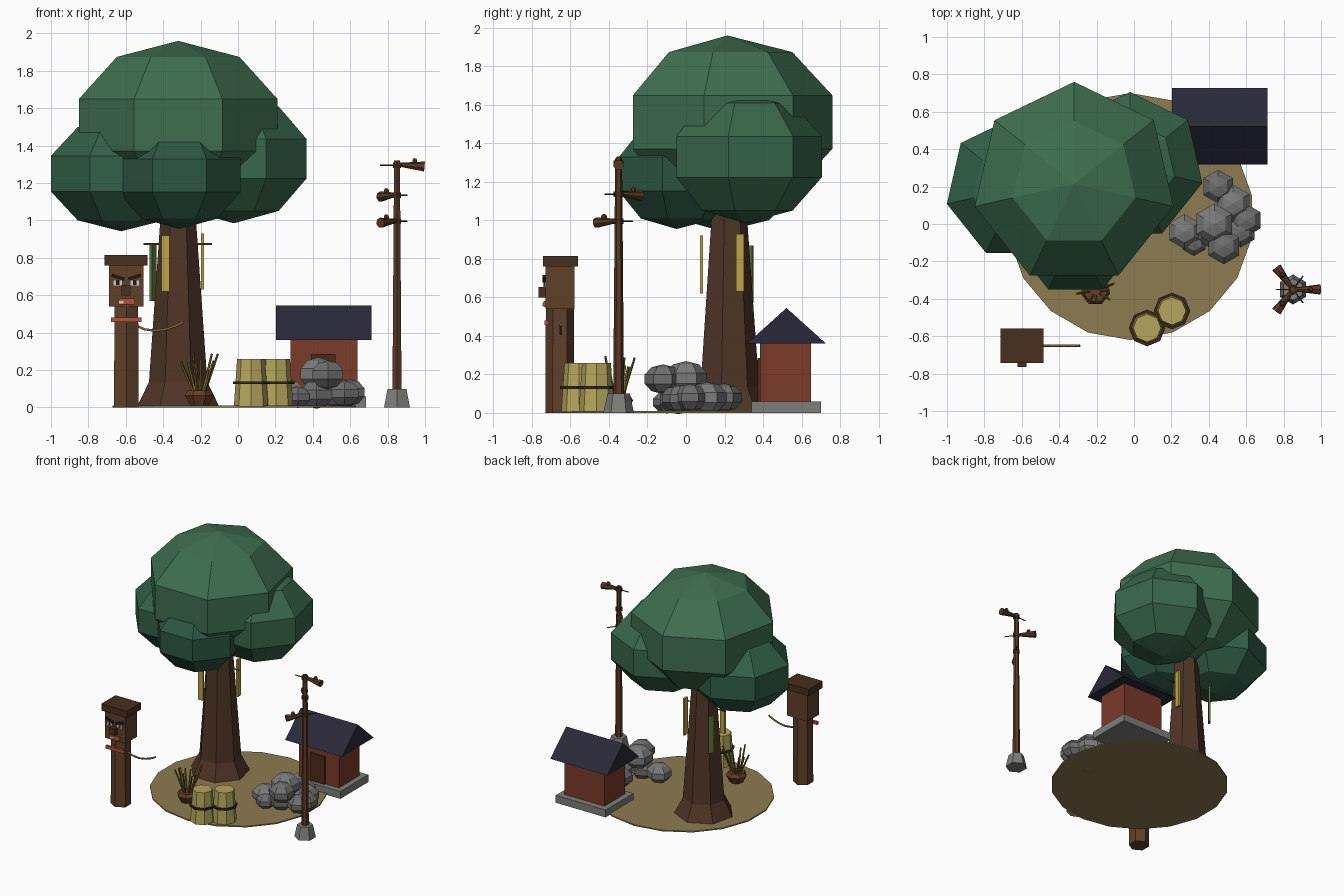
import bpy, bmesh, math, random
from mathutils import Vector, Matrix

if "Cube" in bpy.data.objects:
    bpy.data.objects.remove(bpy.data.objects["Cube"])

random.seed(4)
mats = {}


def paint(ob, hexcol):
    if hexcol:
        if hexcol not in mats:
            m = bpy.data.materials.new("colour_" + hexcol)
            rgb = [(int(hexcol[i:i + 2], 16) / 255) ** 2.2 for i in (0, 2, 4)]
            m.diffuse_color = (*rgb, 1)
            m.use_nodes = True
            m.node_tree.nodes["Principled BSDF"].inputs["Base Color"].default_value = m.diffuse_color
            mats[hexcol] = m
        ob.data.materials.append(mats[hexcol])
    return ob


def finish(name, bm, col):
    bmesh.ops.recalc_face_normals(bm, faces=bm.faces)
    me = bpy.data.meshes.new(name)
    bm.to_mesh(me)
    bm.free()
    ob = bpy.data.objects.new(name, me)
    bpy.context.collection.objects.link(ob)
    return paint(ob, col)


def box(name, x, y, z, col, tilt=0, spin=0):
    """Box from (min, max) pairs; tilt turns about y, spin about z."""
    bm = bmesh.new()
    bmesh.ops.create_cube(bm, size=1)
    c = [(a + b) / 2 for a, b in (x, y, z)]
    s = [b - a for a, b in (x, y, z)]
    m = (Matrix.Translation(c) @ Matrix.Rotation(spin, 4, 'Z')
         @ Matrix.Rotation(tilt, 4, 'Y') @ Matrix.Diagonal((*s, 1)))
    bm.transform(m)
    return finish(name, bm, col)


def lathe(name, x, y, profile, n, col):
    """Closed faceted solid from (radius, z) rings, first vertex at +y."""
    bm = bmesh.new()
    rings = []
    for r, z in profile:
        rings.append([bm.verts.new((x + r * math.sin(i * math.tau / n),
                                    y + r * math.cos(i * math.tau / n), z)) for i in range(n)])
    for a, b in zip(rings, rings[1:]):
        for i in range(n):
            j = (i + 1) % n
            bm.faces.new((a[i], a[j], b[j], b[i]))
    bm.faces.new(rings[0])
    bm.faces.new(rings[-1])
    return finish(name, bm, col)


def blob(name, loc, r, rz, n, col):
    bm = bmesh.new()
    bmesh.ops.create_uvsphere(bm, u_segments=n, v_segments=5, radius=1)
    # put the first vertex at +y
    v0 = max(bm.verts, key=lambda v: (round(v.co.xy.length, 3), v.co.y))
    turn = math.pi / 2 - math.atan2(v0.co.y, v0.co.x)
    bm.transform(Matrix.Translation(loc) @ Matrix.Diagonal((r, r, rz, 1)) @ Matrix.Rotation(turn, 4, 'Z'))
    return finish(name, bm, col)


def rod(name, p, q, r1, r2, col, n=6):
    p, q = Vector(p), Vector(q)
    bm = bmesh.new()
    bmesh.ops.create_cone(bm, cap_ends=True, segments=n, radius1=r1, radius2=r2, depth=(q - p).length)
    bm.transform(Matrix.Translation((p + q) / 2) @ (q - p).to_track_quat('Z', 'Y').to_matrix().to_4x4())
    return finish(name, bm, col)


# Ground
lathe("ground_disc", -.02, .04, [(.66, 0), (.66, .01)], 18, "8c7b52")

# Tree
TX, TY = -.32, .22
lathe("tree_trunk", TX, TY, [(.226, .005), (.16, .135), (.098, 1.0), (.09, 1.2)], 7, "50382a")
blob("canopy_main", (TX, .215, 1.51), .573, .45, 7, "416e51")
blob("canopy_left", (-.625, .193, 1.25), .405, .308, 7, "35604a")
blob("canopy_right", (-.022, .308, 1.33), .418, .345, 7, "3b674c")
blob("canopy_front", (-.313, -.048, 1.24), .352, .285, 7, "305745")

# Ribbons and their crossbar
rod("ribbon_bar", (-.505, .215, .875), (-.14, .215, .875), .005, .005, "7d6a34")
for i, (x, y, z, spin, col) in enumerate([(-.388, .08, .77, 0, "bda24a"),
                                          (-.19, .28, .78, math.pi / 2, "bda24a"),
                                          (-.455, .33, .72, math.radians(55), "5f7a3a")]):
    box(f"ribbon_{i}", (x - .021, x + .021), (y - .008, y + .008), (z - .15, z + .15), col, spin=spin)

# House
box("house_slab", (.235, .685), (.34, .70), (0, .06), "7d7d7a")
box("house_walls", (.28, .64), (.385, .65), (.06, .37), "7a3d2e")
box("house_door", (.39, .52), (.372, .39), (.06, .285), "4a3020")
bm = bmesh.new()
ends = [[bm.verts.new((x, y, z)) for y, z in ((.317, .36), (.727, .36), (.522, .545))] for x in (.202, .715)]
for e in ends:
    bm.faces.new(e)
for i in range(3):
    j = (i + 1) % 3
    bm.faces.new((ends[0][i], ends[0][j], ends[1][j], ends[1][i]))
finish("house_roof", bm, "2d2d3c")

# Rock pile
rocks = [(.27, -.04, .075, .098), (.32, -.10, .055, .075), (.45, .20, .08, .095),
         (.53, .11, .08, .105), (.60, .02, .08, .092), (.57, -.04, .075, .09),
         (.43, .0, .18, .115), (.48, -.12, .175, .1), (.42, -.04, .07, .1)]
for i, (x, y, z, r) in enumerate(rocks):
    blob(f"rock_{i}", (x, y, z), r, r * .77, 6, "6e6e6e" if i % 3 else "7a7a7a")

# Barrels
for i, (x, y) in enumerate([(.07, -.556), (.203, -.465)]):
    lathe(f"barrel_{i}", x, y, [(.092, .005), (.075, .26)], 8, "b3a45c")
    lathe(f"barrel_band_{i}", x, y, [(.098, .125), (.098, .14)], 8, "3c2c1e")

# Potted grass
PX, PY = -.207, -.355
lathe("plant_pot", PX, PY, [(.05, .01), (.08, .065), (.065, .09)], 7, "6b3f2a")
for i in range(10):
    a = i * 2.4
    s = .03 + .055 * random.random()
    d = Vector((math.cos(a), math.sin(a), 0))
    base = Vector((PX, PY, .08)) + d * .03
    rod(f"grass_stalk_{i}", base, base + d * s + Vector((0, 0, .15 + .07 * random.random())),
        .008, .006, "75662c", 5)

# Loudspeaker pole
LX, LY = .85, -.35
lathe("pole_base", LX, LY, [(.08, 0), (.058, .1)], 6, "7d7d7a")
lathe("pole", LX, LY, [(.028, .1), (.018, 1.32)], 6, "5a3c28")
for i, (ang, z) in enumerate([(0, 1.295), (127, 1.135), (233, .995)]):
    d = Vector((math.cos(math.radians(ang)), math.sin(math.radians(ang)), 0))
    c = Vector((LX, LY, z))
    rod(f"speaker_horn_{i}", c + d * .02 + Vector((0, 0, .002)), c + d * .147 - Vector((0, 0, .008)),
        .012, .028, "5a3c28", 7)
    rod(f"speaker_arm_{i}", c - d * .09, c + d * .05, .004, .004, "40301f", 5)
    blob(f"speaker_driver_{i}", c + d * .095 + Vector((0, 0, .022)), .016, .016, 6, "5a3c28")
    lathe(f"speaker_clamp_{i}", LX, LY, [(.026, z - .015), (.026, z + .015)], 6, "4a3020")

# Carved post figure
FX, FY = -.597, -.655
lathe("post_body", FX, FY, [(.076, 0), (.073, .55)], 6, "60432e")
box("post_head", (-.69, -.505), (-.73, -.58), (.54, .77), "60432e")
box("post_cap", (-.713, -.483), (-.742, -.56), (.76, .815), "4a3324")
box("post_collar", (-.68, -.515), (-.735, -.715), (.457, .481), "b5533f")
box("post_nose", (-.622, -.574), (-.765, -.728), (.60, .655), "4a3324")
box("post_mouth", (-.64, -.552), (-.74, -.728), (.55, .582), "b5533f")
box("post_teeth", (-.638, -.612), (-.744, -.73), (.555, .57), "d8d4c8")
for side, s in (("left", -1), ("right", 1)):
    ex = FX + s * .045
    box(f"post_eye_{side}", (ex - .023, ex + .023), (-.736, -.728), (.652, .68), "c9c9c9")
    box(f"post_pupil_{side}", (ex - .009, ex + .009), (-.74, -.73), (.655, .678), "221a15")
    box(f"post_brow_{side}", (ex - .035, ex + .035), (-.744, -.728), (.688, .705), "2c2018", tilt=-s * .32)

# Bent branch arm
cu = bpy.data.curves.new("post_arm", 'CURVE')
cu.dimensions = '3D'
cu.bevel_depth = .007
cu.bevel_resolution = 1
sp = cu.splines.new('POLY')
pts = [(-.56, .445), (-.50, .418), (-.44, .41), (-.38, .42), (-.33, .437), (-.29, .458)]
sp.points.add(len(pts) - 1)
for p, (x, z) in zip(sp.points, pts):
    p.co = (x, -.65, z, 1)
cu.use_fill_caps = True
arm = bpy.data.objects.new("post_arm", cu)
bpy.context.collection.objects.link(arm)
paint(arm, "8a6a42")
